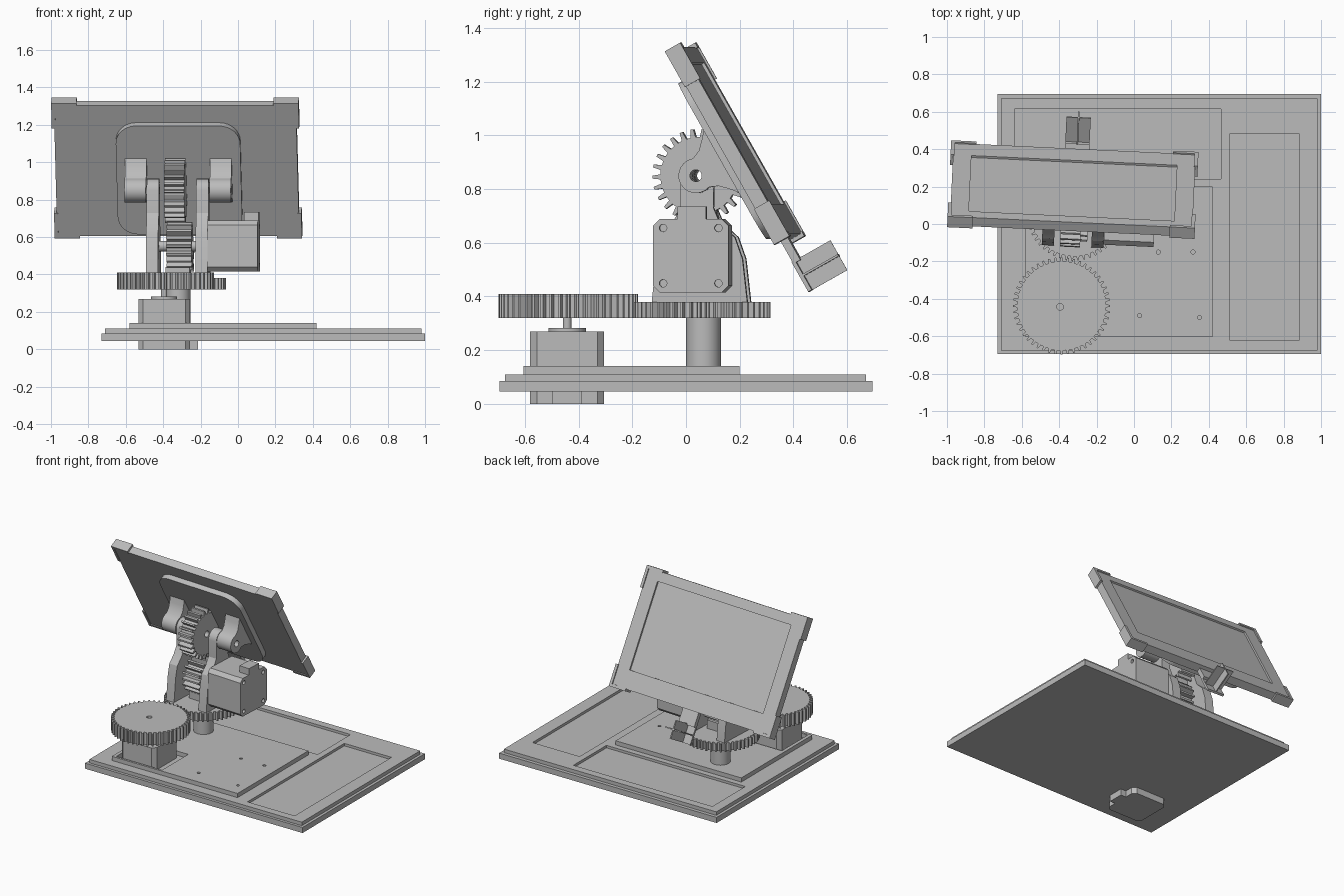
import bpy, bmesh
from math import pi, sin, cos, radians
from mathutils import Matrix

if "Cube" in bpy.data.objects:
    bpy.data.objects.remove(bpy.data.objects["Cube"])

grey = bpy.data.materials.new("plain grey")
grey.use_nodes = True
grey.diffuse_color = (0.5, 0.5, 0.5, 1)
grey.node_tree.nodes["Principled BSDF"].inputs["Base Color"].default_value = (0.5, 0.5, 0.5, 1)

parts = []
WORLD = Matrix.Identity(4)
# Turntable frame, and the tilted frame of the panel (x across, y outwards, z up the panel)
TURN = Matrix.Translation((-0.32, 0.06, 0)) @ Matrix.Rotation(radians(-2.7), 4, 'Z')
PIVOT = TURN @ Matrix.Translation((0, -0.01, 0.85))
TILT = PIVOT @ Matrix.Rotation(radians(29.5), 4, 'X')


def prism(name, pts, lo, hi, axis='Z', frame=WORLD):
    """Extrude a 2D outline from lo to hi along an axis."""
    bm = bmesh.new()
    place = {'X': lambda a, b: (lo, a, b), 'Y': lambda a, b: (a, lo, b), 'Z': lambda a, b: (a, b, lo)}[axis]
    face = bm.faces.new([bm.verts.new(place(a, b)) for a, b in pts])
    step = [hi - lo if axis == k else 0 for k in 'XYZ']
    new = bmesh.ops.extrude_face_region(bm, geom=[face])['geom']
    bmesh.ops.translate(bm, verts=[v for v in new if isinstance(v, bmesh.types.BMVert)], vec=step)
    bmesh.ops.recalc_face_normals(bm, faces=bm.faces)
    bm.transform(frame)
    mesh = bpy.data.meshes.new(name)
    bm.to_mesh(mesh)
    bm.free()
    mesh.materials.append(grey)
    ob = bpy.data.objects.new(name, mesh)
    bpy.context.scene.collection.objects.link(ob)
    parts.append(ob)
    return ob


def box(name, x, y, z, frame=WORLD):
    return prism(name, [(x[0], y[0]), (x[1], y[0]), (x[1], y[1]), (x[0], y[1])], *z, 'Z', frame)


def arc(cx, cy, r, a0, a1, n=12):
    return [(cx + r * cos(radians(a0 + (a1 - a0) * i / n)),
             cy + r * sin(radians(a0 + (a1 - a0) * i / n))) for i in range(n + 1)]


def disc(cx, cy, r, n=32):
    return arc(cx, cy, r, 0, 360, n)[:-1]


def rounded(cx, cy, hw, hh, r, n=8):
    pts = []
    for k, (sx, sy) in enumerate([(1, 1), (-1, 1), (-1, -1), (1, -1)]):
        pts += arc(cx + sx * (hw - r), cy + sy * (hh - r), r, 90 * k, 90 * k + 90, n)
    return pts


def gear(cx, cy, r, teeth, depth):
    pts = []
    for i in range(teeth):
        for f, rr in ((-0.27, r - depth), (-0.13, r), (0.13, r), (0.27, r - depth)):
            a = 2 * pi * (i + f) / teeth
            pts.append((cx + rr * cos(a), cy + rr * sin(a)))
    return pts


def cut(ob, *cutters):
    for c in cutters:
        mod = ob.modifiers.new("cut", 'BOOLEAN')
        mod.operation, mod.object, mod.solver = 'DIFFERENCE', c, 'EXACT'
        bpy.context.view_layer.objects.active = ob
        bpy.ops.object.modifier_apply(modifier=mod.name)
        parts.remove(c)
        bpy.data.objects.remove(c)


# Base with two shallow trays
box("base_board", (-0.73, 1.0), (-0.695, 0.695), (0.045, 0.085))
top = box("base_top", (-0.71, 0.98), (-0.675, 0.67), (0.085, 0.11))
cut(top, box("tray", (-0.64, 0.465), (0.24, 0.615), (0.092, 0.2)),
    box("tray", (0.51, 0.885), (-0.62, 0.48), (0.092, 0.2)))
plate = box("mounting_plate", (-0.58, 0.42), (-0.605, 0.2), (0.11, 0.14))
cut(plate, box("pocket", (-0.555, -0.19), (-0.59, -0.295), (0.1, 0.2)))
for x, y in ((0.13, -0.15), (0.315, -0.15), (0.03, -0.49), (0.35, -0.5)):
    cut(plate, prism("hole", disc(x, y, 0.011, 16), 0.1, 0.2))

# Turning motor and its gear
MX, MY = -0.395, -0.443
prism("turn_motor", rounded(MX, MY, 0.138, 0.138, 0.025, 1), 0, 0.27)
box("turn_motor_plug", (MX + 0.13, -0.215), (MY - 0.055, MY + 0.055), (0, 0.08))
prism("turn_motor_boss", disc(MX, MY, 0.07), 0.27, 0.283)
prism("turn_motor_shaft", disc(MX, MY, 0.016), 0.28, 0.39)
drive = prism("drive_gear", gear(MX + 0.008, MY + 0.005, 0.26, 48, 0.022), 0.32, 0.41)
cut(drive, prism("bore", disc(MX, MY, 0.018, 16), 0.39, 0.5))

# Turntable on its post
prism("post", disc(-0.32, 0.065, 0.065), 0.13, 0.33)
prism("turntable_gear", gear(0, 0, 0.255, 48, 0.022), 0.32, 0.38, 'Z', TURN)
box("turntable_block", (-0.065, 0.065), (-0.065, 0.065), (0.38, 0.44), TURN)

# Pair of uprights with a pivot hole
side = ([(-0.18, 0.38), (0.176, 0.38), (0.158, 0.54), (0.13, 0.62), (0.075, 0.67), (0.05, 0.73)]
        + arc(-0.01, 0.85, 0.062, 0, 180)
        + [(-0.072, 0.73), (-0.1, 0.68), (-0.145, 0.63), (-0.163, 0.55)])
for name, x in (("left_upright", 0.1), ("right_upright", -0.165)):
    up = prism(name, side, x, x + 0.065, 'X', TURN)
    cut(up, prism("hole", disc(-0.01, 0.85, 0.022), -1, 1, 'X', TURN))

# Tilting motor with pinion
TY, TZ = -0.022, 0.552
motor = prism("tilt_motor", rounded(TY, TZ, 0.141, 0.137, 0.025, 1), 0.165, 0.433, 'X', TURN)
for sy in (-1, 1):
    for sz in (-1, 1):
        cut(motor, prism("hole", disc(TY + sy * 0.103, TZ + sz * 0.103, 0.014, 16), 0.4, 0.5, 'X', TURN))
box("tilt_motor_plug", (0.355, 0.433), (-0.072, 0.035), (0.68, 0.735), TURN)
prism("tilt_motor_shaft", disc(TY, TZ, 0.028), -0.12, 0.17, 'X', TURN)
prism("pinion", gear(TY, TZ, 0.13, 18, 0.03), -0.057, 0.077, 'X', TURN)

# Tilt gear
wheel = prism("tilt_gear", gear(0, 0, 0.174, 26, 0.03), -0.068, 0.04, 'X', TILT)
cut(wheel, prism("hole", disc(0, 0, 0.022), -1, 1, 'X', TILT))

# Back plate with ears that carry the pivot
prism("back_plate", rounded(0, 0, 0.333, 0.333, 0.11), 0.11, 0.146, 'Y', TILT)
ear = ([(0.115, 0.14), (0.085, 0.105), (0.055, 0.075)] + arc(0, 0, 0.065, 70, 290)
       + [(0.055, -0.075), (0.085, -0.105), (0.115, -0.14)])
for name, x in (("left_ear", 0.17), ("right_ear", -0.285)):
    e = prism(name, ear, x, x + 0.115, 'X', TILT)
    cut(e, prism("hole", disc(0, 0, 0.022), -1, 1, 'X', TILT))

# Panel with sunken face
PX = -0.013
panel = box("panel", (PX - 0.648, PX + 0.648), (0.146, 0.2), (-0.362, 0.437), TILT)
cut(panel, box("sunken_face", (PX - 0.55, PX + 0.55), (0.188, 0.3), (-0.235, 0.37), TILT))

# Corner clips: one leg along each edge
for sx, xn in ((1, "left"), (-1, "right")):
    for edge, sz, zn in ((0.452, 1, "upper"), (-0.376, -1, "lower")):
        xo = PX + sx * 0.662
        legs = (("flat", 0.135, 0.02), ("upright", 0.02, 0.153))
        for leg, w, h in legs:
            box(f"{zn}_{xn}_clip_{leg}", sorted((xo, xo - sx * w)), (0.142, 0.208),
                sorted((edge, edge - sz * h)), TILT)

# Light sensor: arm, backing and crossed dividers
box("sensor_arm", (-0.065, 0.065), (0.146, 0.176), (-0.46, -0.35), TILT)
box("sensor_back", (-0.065, 0.065), (0.143, 0.158), (-0.578, -0.45), TILT)
box("sensor_upright_divider", (-0.004, 0.004), (0.143, 0.307), (-0.578, -0.45), TILT)
box("sensor_cross_divider", (-0.065, 0.065), (0.143, 0.307), (-0.518, -0.51), TILT)

# Smooth the round parts, keep edges sharp
bpy.ops.object.select_all(action='DESELECT')
for ob in parts:
    ob.select_set(True)
bpy.context.view_layer.objects.active = parts[0]
bpy.ops.object.shade_smooth_by_angle(angle=radians(25))
